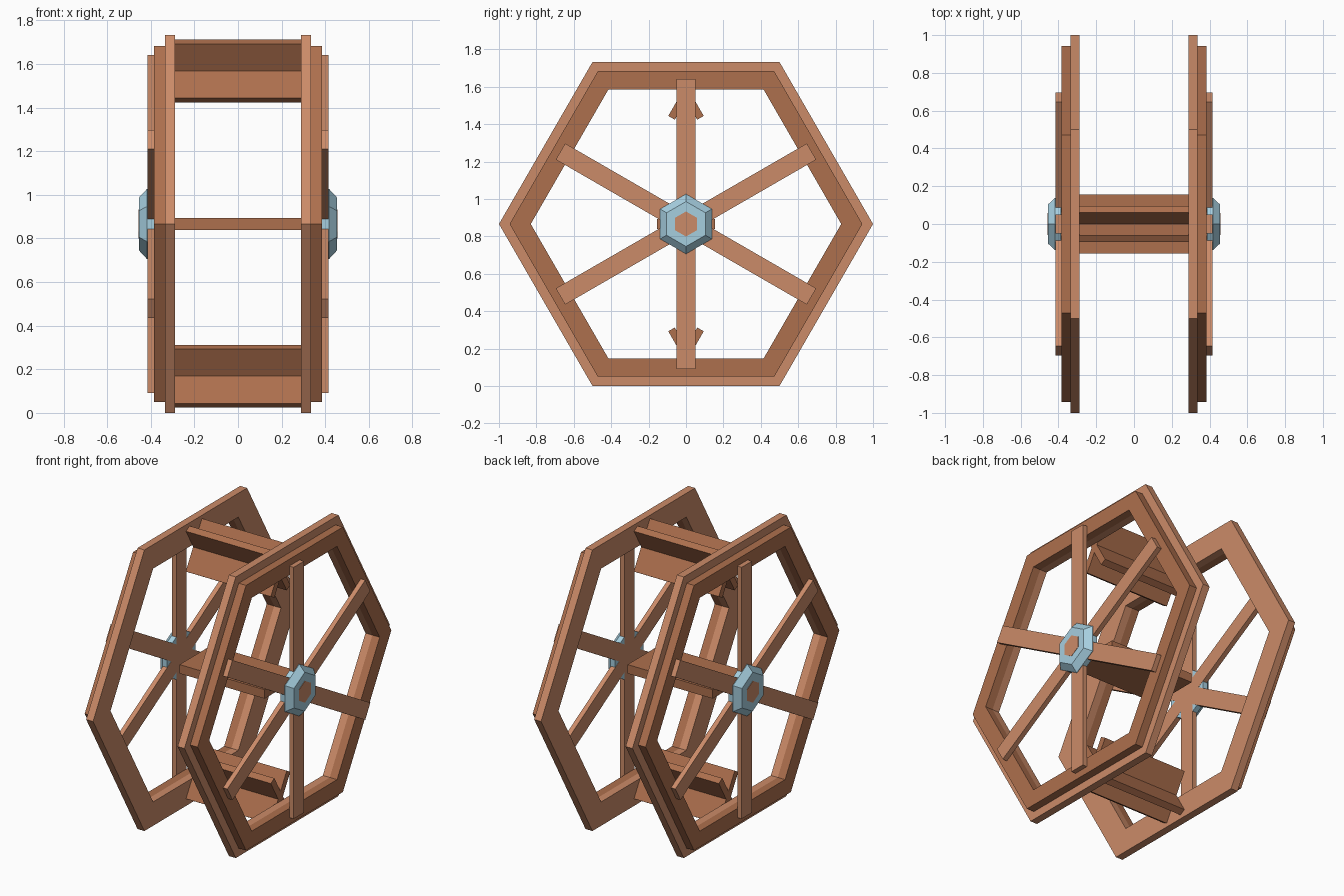
import bpy, bmesh
from math import cos, sin, radians, sqrt

if "Cube" in bpy.data.objects:
    bpy.data.objects.remove(bpy.data.objects["Cube"])

CZ = sqrt(3) / 2  # wheel centre height


def material(name, rgb):
    m = bpy.data.materials.new(name)
    m.diffuse_color = (*rgb, 1)
    m.use_nodes = True
    m.node_tree.nodes["Principled BSDF"].inputs["Base Color"].default_value = m.diffuse_color
    return m


LIGHT = material("light_wood", (0.60, 0.26, 0.14))
DARK = material("dark_wood", (0.42, 0.16, 0.075))
METAL = material("pale_metal", (0.38, 0.62, 0.74))


def finish(name, bm, mat, mirror=False):
    bmesh.ops.recalc_face_normals(bm, faces=bm.faces)
    me = bpy.data.meshes.new(name)
    bm.to_mesh(me)
    bm.free()
    me.materials.append(mat)
    ob = bpy.data.objects.new(name, me)
    bpy.context.collection.objects.link(ob)
    if mirror:
        ob.modifiers.new("mirror", 'MIRROR').use_axis = (True, False, False)
    return ob


def hex_sweep(name, profile, mat, start=0, ring=False):
    """Six-sided turning of (x, radius) points around the axle, mirrored in x."""
    bm = bmesh.new()
    loops = []
    for x, r in profile:
        angles = [radians(start + 60 * k) for k in range(6)]
        loops.append([bm.verts.new((x, r * cos(a), CZ + r * sin(a))) for a in angles])
    pairs = list(zip(loops, loops[1:]))
    if ring:
        pairs.append((loops[-1], loops[0]))
    else:
        bm.faces.new(loops[0])
        bm.faces.new(loops[-1])
    for a, b in pairs:
        for k in range(6):
            j = (k + 1) % 6
            bm.faces.new((a[k], a[j], b[j], b[k]))
    return finish(name, bm, mat, mirror=True)


def board(name, size, loc, tilt, mat, mirror=False):
    """Box rotated about the x axis; the location x is baked so mirroring works."""
    bm = bmesh.new()
    bmesh.ops.create_cube(bm, size=1)
    c, s = cos(radians(tilt)), sin(radians(tilt))
    for v in bm.verts:
        x, y, z = (v.co[i] * size[i] for i in range(3))
        v.co = (x + loc[0], y * c - z * s + loc[1], y * s + z * c + loc[2])
    return finish(name, bm, mat, mirror)


# Stepped hexagonal rims
for name, x0, x1, outer, mat in (("inner_rim", 0.288, 0.335, 1.0, LIGHT),
                                 ("outer_rim", 0.335, 0.385, 0.943, DARK)):
    hex_sweep(name, [(x0, outer), (x1, outer), (x1, 0.83), (x0, 0.83)], mat, ring=True)

# Spokes crossing the full wheel
for k, tilt in enumerate((30, 90, 150)):
    board(f"spoke_{k + 1}", (0.03, 1.55, 0.1), (0.40, 0, CZ), tilt, LIGHT, mirror=True)

# Bevelled hubs with axle ends
hex_sweep("hub", [(0.386, 0.16), (0.418, 0.16), (0.455, 0.12)], METAL, start=30)
hex_sweep("axle_end", [(0.42, 0.067), (0.457, 0.067)], LIGHT, start=30)

# Centre board and crossed paddles at top and bottom
board("centre_board", (0.58, 0.31, 0.055), (0, 0, CZ), 0, DARK)
for place, dz in (("top", 0.702), ("bottom", -0.698)):
    for side, tilt in (("a", 60), ("b", 120)):
        board(f"{place}_paddle_{side}", (0.58, 0.31, 0.04), (0, 0, CZ + dz), tilt, DARK)
